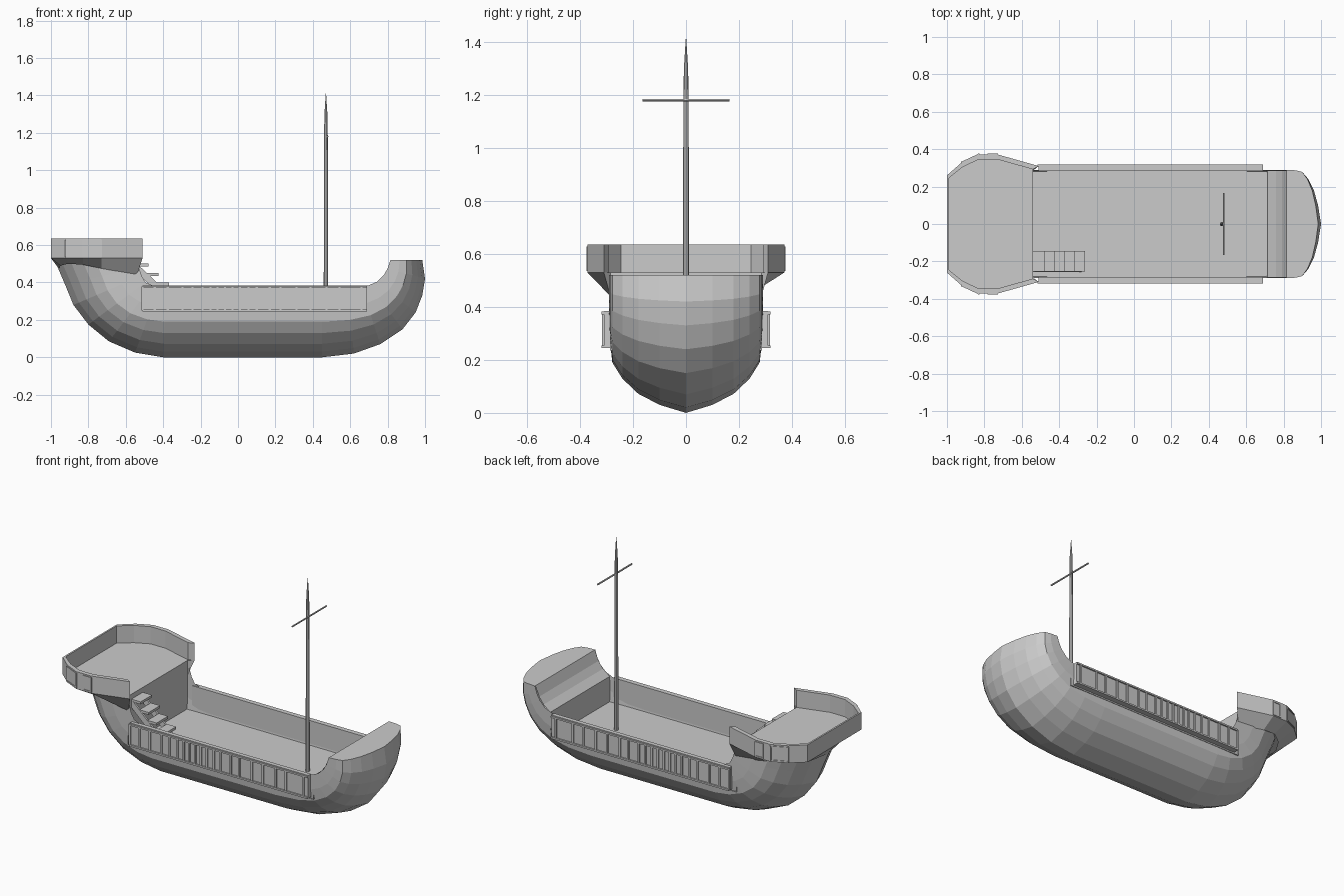
import bpy, bmesh, math
from mathutils import Vector

if "Cube" in bpy.data.objects:
    bpy.data.objects.remove(bpy.data.objects["Cube"])


def make(name, verts, faces):
    me = bpy.data.meshes.new(name)
    me.from_pydata(verts, [], faces)
    bm = bmesh.new()
    bm.from_mesh(me)
    bmesh.ops.remove_doubles(bm, verts=bm.verts, dist=1e-5)
    bmesh.ops.recalc_face_normals(bm, faces=bm.faces)
    bm.to_mesh(me)
    bm.free()
    ob = bpy.data.objects.new(name, me)
    bpy.context.collection.objects.link(ob)
    return ob


def loft(name, rows, closed=False):
    n = len(rows[0])
    verts = [v for r in rows for v in r]
    m = n if closed else n - 1
    faces = [(i * n + j, i * n + (j + 1) % n, (i + 1) * n + (j + 1) % n, (i + 1) * n + j)
             for i in range(len(rows) - 1) for j in range(m)]
    if closed:
        faces += [tuple(range(n)), tuple(range((len(rows) - 1) * n, len(rows) * n))]
    return make(name, verts, faces)


def boxes(name, spans):
    verts, faces = [], []
    for x0, x1, y0, y1, z0, z1 in spans:
        b = len(verts)
        verts += [(x, y, z) for x in (x0, x1) for y in (y0, y1) for z in (z0, z1)]
        faces += [tuple(b + k for k in f) for f in
                  ((0, 1, 3, 2), (4, 6, 7, 5), (0, 4, 5, 1), (2, 3, 7, 6), (0, 2, 6, 4), (1, 5, 7, 3))]
    return make(name, verts, faces)


def spar(name, points, radii, sides=8):
    axis = (Vector(points[-1]) - Vector(points[0])).normalized()
    u = axis.orthogonal().normalized()
    v = axis.cross(u)
    rows = [[tuple(Vector(p) + r * (math.cos(a) * u + math.sin(a) * v))
             for a in (2 * math.pi * k / sides for k in range(sides))]
            for p, r in zip(points, radii)]
    return loft(name, rows, True)


# Hull: sections fan from the keel line to the sheer line
stern_k = [(-.985, .53), (-.925, .39), (-.88, .28), (-.8, .175), (-.69, .085), (-.55, .025), (-.4, 0)]
stern_s = [(-.55, .53), (-.53, .48), (-.515, .435), (-.495, .40), (-.46, .385), (-.42, .38), (-.38, .38)]
bow_k = [(.45, 0), (.62, .02), (.76, .07), (.88, .15), (.95, .24), (.985, .33), (1, .42), (.985, .52)]
bow_s = [(.45, .38), (.58, .38), (.66, .38), (.70, .385), (.745, .405), (.78, .44), (.8, .475), (.815, .52)]
half = [(0, 0), (.08, .1), (.19, .18), (.34, .24), (.5, .278), (.71, .287), (1, .29)]
section = [(t, -w) for t, w in reversed(half)] + half[1:]
rows = [[(k[0] + t * (s[0] - k[0]), w, k[1] + t * (s[1] - k[1])) for t, w in section]
        for k, s in zip(stern_k + bow_k, stern_s + bow_s)]
loft("hull", rows)
make("bow_deck", rows[-1], [tuple(range(len(section)))])

# Main deck with the bulkheads at both ends
W, D = .286, .235
loft("main_deck", [[(x, -W, z), (x, W, z)] for x, z in
                   ((-.54, .53), (-.54, D), (.71, D), (.715, .385), (.76, .42), (.79, .46), (.815, .52))])

# Stern castle: floor, flared underside and surrounding wall
plan = [(-.51, .31), (-.73, .372), (-.83, .372), (-.92, .33), (-1, .26), (-1, 0)]
inner = [(-.54, .292), (-.73, .345), (-.83, .345), (-.915, .305), (-.99, .245), (-.99, 0)]
under = [(-.54, .285, .44), (-.73, .285, .475), (-.83, .262, .495), (-.91, .2, .5), (-.95, .13, .49), (-.955, 0, .47)]


def around(pts):
    return [(p[0], -p[1], *p[2:]) for p in pts] + list(pts[-2::-1])


out, inn, low = around(plan), around(inner), around(under)
Z0, Z1 = .53, .635
loft("castle_wall", [[(*o, Z0), (*o, Z1), (*i, Z1), (*i, Z0)] for o, i in zip(out, inn)], True)
make("castle_floor", [(*p, Z0) for p in inn], [tuple(range(len(inn)))])
loft("castle_underside", [low, [(*p, Z0) for p in out]])
for s in (-1, 1):
    make("underside_end", [(-.54, s * .285, .44), (-.51, s * .31, Z0), (-.54, s * .285, Z0)], [(0, 1, 2)])

# Raised frames on the castle wall
for s in (-1, 1):
    for (x0, y0), (x1, y1) in ((plan[3], plan[2]), ((-.78, .372), (-.73, .372))):
        for za, zb in ((.535, .542), (.62, .627)):
            make("castle_frame", [(x, s * (y + o), z) for x, y in ((x0, y0), (x1, y1))
                                  for o in (0, .004) for z in (za, zb)],
                 [(0, 1, 3, 2), (4, 6, 7, 5), (0, 4, 5, 1), (2, 3, 7, 6), (0, 2, 6, 4), (1, 5, 7, 3)])
        boxes("castle_frame_post", [(x - .004, x + .004, s * (y - .004), s * (y + .004), .535, .627)
                                    for x, y in ((x0, y0), (x1, y1))])

# Side rail panels with raised battens
battens = [(-.51, -.445), (-.375, -.297), (-.243, -.19), (-.147, -.11), (-.07, -.03), (.01, .056),
           (.1, .17), (.227, .313), (.388, .473), (.543, .66)]
for s in (-1, 1):
    boxes("side_panel", [(-.51, .69, s * .284, s * .31, .245, .385)])
    spans = [(-.51, .69, s * .305, s * .319, .245, .255), (-.51, .69, s * .305, s * .319, .372, .382)]
    spans += [(x - .006, x + .006, s * .305, s * .317, .25, .378) for b in battens for x in b]
    boxes("side_battens", spans)

# Stairs up to the castle
steps = [(-.54 + .054 * i, -.478 + .054 * i, -.255, -.145, .485 - .05 * i, .5 - .05 * i) for i in range(5)]
boxes("stair_treads", steps)
for y in (-.25, -.15):
    make("stair_stringer", [(x, y + o, z) for o in (-.006, .006)
                            for x, z in ((-.54, .45), (-.54, .5), (-.28, .255), (-.28, D), (-.31, D))],
         [(0, 1, 2, 3, 4), (5, 6, 7, 8, 9)] + [(k, (k + 1) % 5, (k + 1) % 5 + 5, k + 5) for k in range(5)])

# Mast and yard
spar("mast", [(.47, 0, D), (.47, 0, 1.18), (.47, 0, 1.3), (.47, 0, 1.41)], [.012, .010, .008, .001])
spar("yard", [(.48, -.165, 1.18), (.48, .165, 1.18)], [.005, .005], 6)
